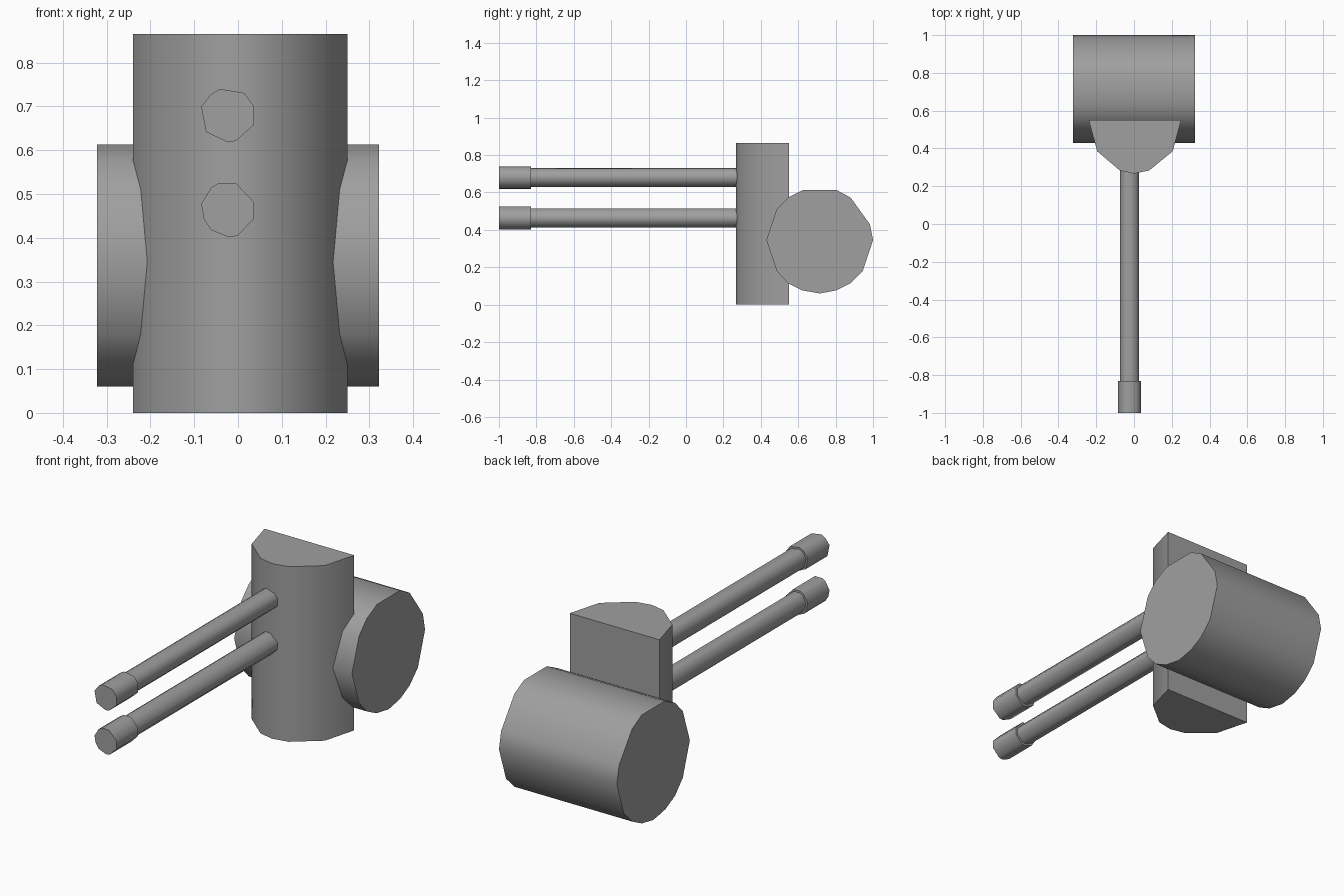
import bpy, bmesh, math

if "Cube" in bpy.data.objects:
    bpy.data.objects.remove(bpy.data.objects["Cube"])

# Dark grey for every part
grey = bpy.data.materials.new("dark_grey")
grey.diffuse_color = (0.35, 0.35, 0.35, 1)
grey.use_nodes = True
grey.node_tree.nodes["Principled BSDF"].inputs["Base Color"].default_value = grey.diffuse_color


def prism(name, profile, to_xyz, start, end):
    """Closed prism: a 2D profile swept between two positions on the third axis."""
    bm = bmesh.new()
    a = [bm.verts.new(to_xyz(u, v, start)) for u, v in profile]
    b = [bm.verts.new(to_xyz(u, v, end)) for u, v in profile]
    n = len(profile)
    bm.faces.new(a)
    bm.faces.new(b)
    for i in range(n):
        j = (i + 1) % n
        bm.faces.new((a[i], a[j], b[j], b[i]))
    bmesh.ops.recalc_face_normals(bm, faces=bm.faces)
    mesh = bpy.data.meshes.new(name)
    bm.to_mesh(mesh)
    bm.free()
    mesh.materials.append(grey)
    obj = bpy.data.objects.new(name, mesh)
    bpy.context.collection.objects.link(obj)
    bpy.ops.object.select_all(action='DESELECT')
    obj.select_set(True)
    bpy.context.view_layer.objects.active = obj
    bpy.ops.object.shade_smooth_by_angle(angle=math.radians(65))
    return obj


def along_x(u, v, t): return (t, u, v)
def along_y(u, v, t): return (u, t, v)
def along_z(u, v, t): return (u, v, t)


# Upright housing: flat back, faceted rounded front
prism("housing", [(-0.24, 0.55), (-0.195, 0.385), (-0.075, 0.283), (0.0, 0.267),
                  (0.08, 0.283), (0.205, 0.385), (0.25, 0.55)], along_z, 0, 0.865)

# Horizontal drum behind the housing
prism("drum", [(0.43, 0.345), (0.485, 0.51), (0.545, 0.573), (0.625, 0.613),
               (0.805, 0.613), (0.88, 0.573), (0.983, 0.43), (1.0, 0.345),
               (0.945, 0.18), (0.88, 0.115), (0.805, 0.077), (0.715, 0.06),
               (0.62, 0.077), (0.545, 0.115), (0.485, 0.18)], along_x, -0.322, 0.322)

# Two barrels with thicker muzzles
upper = [(-0.084, 0.699), (-0.062, 0.728), (-0.041, 0.740), (0.014, 0.731), (0.036, 0.701),
         (0.036, 0.658), (-0.005, 0.621), (-0.025, 0.619), (-0.073, 0.642)]
lower = [(-0.084, 0.477), (-0.062, 0.514), (-0.044, 0.525), (-0.005, 0.525), (0.036, 0.482),
         (0.036, 0.443), (-0.002, 0.404), (-0.023, 0.402), (-0.062, 0.418), (-0.078, 0.443)]
for label, ring, cz in (("upper", upper, 0.681), ("lower", lower, 0.466)):
    cx, k = -0.025, 0.84
    inner = [(cx + (x - cx) * k, cz + (z - cz) * k) for x, z in ring]
    prism(label + "_muzzle", ring, along_y, -1.0, -0.83)
    prism(label + "_barrel", inner, along_y, -0.84, 0.29)
